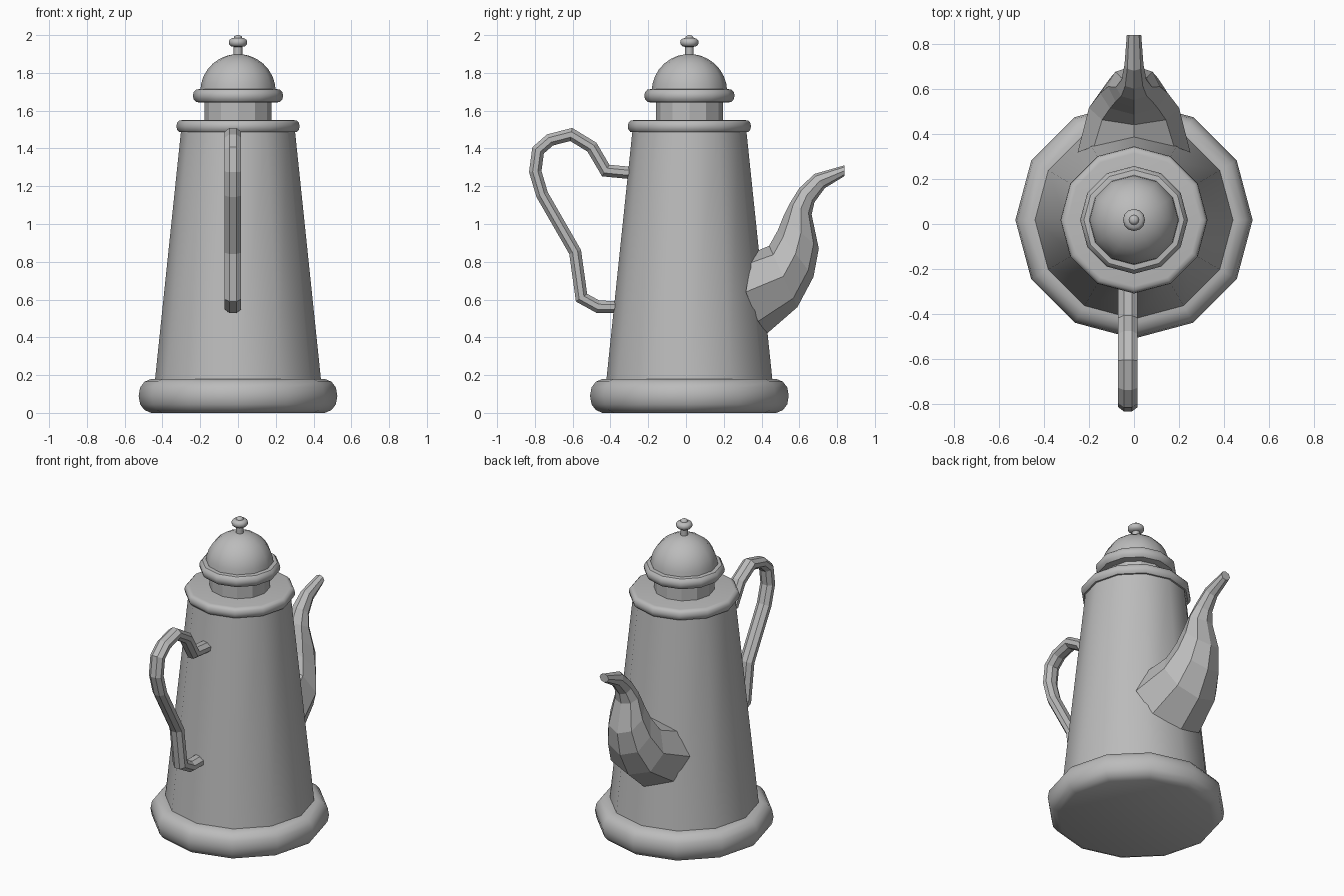
import bpy, bmesh, math
from mathutils import Vector

if "Cube" in bpy.data.objects:
    bpy.data.objects.remove(bpy.data.objects["Cube"])

CY = 0.018          # y of the pot's axis
metal = bpy.data.materials.new("grey metal")
metal.diffuse_color = (0.5, 0.5, 0.5, 1)
metal.use_nodes = True
metal.node_tree.nodes["Principled BSDF"].inputs["Base Color"].default_value = metal.diffuse_color


def finish(name, bm, angle):
    bmesh.ops.recalc_face_normals(bm, faces=bm.faces)
    me = bpy.data.meshes.new(name)
    bm.to_mesh(me)
    bm.free()
    me.materials.append(metal)
    ob = bpy.data.objects.new(name, me)
    bpy.context.collection.objects.link(ob)
    if angle:
        bpy.ops.object.select_all(action='DESELECT')
        ob.select_set(True)
        bpy.context.view_layer.objects.active = ob
        bpy.ops.object.shade_smooth_by_angle(angle=math.radians(angle))
    return ob


def loft(name, rings, angle=0):
    """Skin a list of equal rings and cap both ends."""
    bm = bmesh.new()
    vs = [[bm.verts.new(p) for p in r] for r in rings]
    n = len(vs[0])
    for a, b in zip(vs, vs[1:]):
        for i in range(n):
            j = (i + 1) % n
            bm.faces.new((a[i], a[j], b[j], b[i]))
    bm.faces.new(vs[0])
    bm.faces.new(vs[-1])
    return finish(name, bm, angle)


def lathe(name, profile, sides=12, angle=35):
    rings = []
    for r, z in profile:
        rings.append([(r * math.cos(2 * math.pi * i / sides),
                       CY + r * math.sin(2 * math.pi * i / sides), z)
                      for i in range(sides)])
    return loft(name, rings, angle)


def body_radius(z):
    return 0.44 + (z - 0.18) / 1.31 * (0.302 - 0.44)


# Turned parts
lathe("base", [(0.46, 0), (0.495, 0.015), (0.518, 0.045), (0.526, 0.09),
               (0.518, 0.135), (0.495, 0.165), (0.46, 0.18), (0.42, 0.18)], angle=40)
lathe("body", [(0.44, 0.17), (0.302, 1.49)])
lathe("top_rim", [(0.29, 1.485), (0.312, 1.487), (0.323, 1.5), (0.326, 1.517),
                  (0.323, 1.535), (0.312, 1.547), (0.295, 1.55)], angle=40)
lathe("neck", [(0.178, 1.54), (0.178, 1.66)], angle=0)
lathe("lid_rim", [(0.2, 1.643), (0.222, 1.646), (0.235, 1.661), (0.239, 1.68),
                  (0.235, 1.698), (0.222, 1.712), (0.195, 1.715)], angle=40)
dome = [(0.2 * math.cos(t), 1.7 + 0.2 * math.sin(t))
        for t in [math.radians(a) for a in (0, 12, 24, 36, 48, 60, 72, 84)]]
lathe("lid_dome", dome)
lathe("finial", [(0.023, 1.88), (0.023, 1.938), (0.036, 1.941), (0.046, 1.95),
                 (0.049, 1.962), (0.046, 1.974), (0.036, 1.982), (0.022, 1.985),
                 (0.02, 1.992), (0.012, 1.998), (0.004, 2.0)], angle=50)

# Handle: eight-sided tube along a path in the y-z plane
path = [(-0.27, 1.268), (-0.425, 1.283), (-0.498, 1.407), (-0.608, 1.474),
        (-0.72, 1.445), (-0.783, 1.39), (-0.798, 1.278), (-0.762, 1.156),
        (-0.587, 0.852), (-0.553, 0.61), (-0.466, 0.562), (-0.34, 0.56)]
pts = [Vector(p) for p in path]
rings = []
for k, p in enumerate(pts):
    d1 = (pts[k] - pts[k - 1]).normalized() if k else (pts[1] - pts[0]).normalized()
    d2 = (pts[k + 1] - pts[k]).normalized() if k < len(pts) - 1 else d1
    t = (d1 + d2).normalized()
    n = Vector((-t.y, t.x)) / max(0.6, t.dot(d1))
    ring = []
    for i in range(8):
        a = math.radians(22.5 + 45 * i)
        q = p + n * (0.035 * math.sin(a))
        ring.append((-0.027 + 0.047 * math.cos(a), q.x, q.y))
    rings.append(ring)
loft("handle", rings)

# Spout: eight-sided sections given by top point, bottom point and half width
sections = [((0.38, 0.86), (0.43, 0.42), 0.25), ((0.44, 0.885), (0.59, 0.56), 0.20),
            ((0.485, 0.965), (0.675, 0.72), 0.15), ((0.515, 1.04), (0.703, 0.87), 0.115),
            ((0.55, 1.11), (0.665, 1.05), 0.08), ((0.60, 1.19), (0.68, 1.115), 0.055),
            ((0.68, 1.265), (0.735, 1.19), 0.042), ((0.838, 1.31), (0.838, 1.253), 0.032)]
rings = []
for k, (top, bottom, w) in enumerate(sections):
    top, bottom = Vector(top), Vector(bottom)
    mid, half = (top + bottom) / 2, (top - bottom) / 2
    ring = []
    for i in range(8):
        a = math.radians(45 * i)
        x = w * math.cos(a)
        q = mid + half * math.sin(a)
        if k == 0:   # root follows the curve of the body
            q.x = CY + math.sqrt(body_radius(q.y) ** 2 - x * x) * 0.99
        ring.append((x, q.x, q.y))
    rings.append(ring)
loft("spout", rings)
